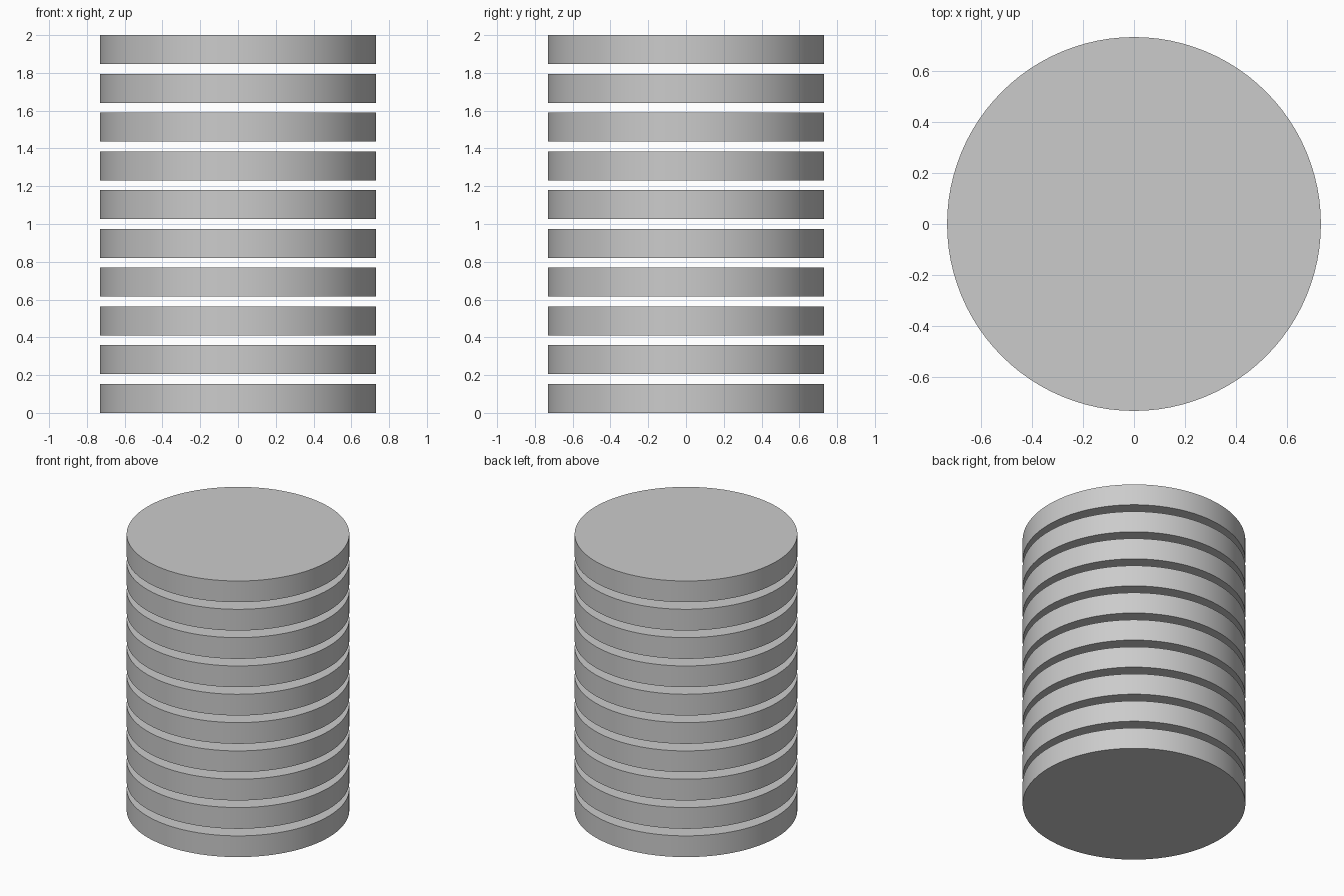
import bpy
import math

cube = bpy.data.objects.get("Cube")
if cube:
    bpy.data.objects.remove(cube, do_unlink=True)

COUNT = 10
RADIUS = 0.731
# Each gap is a third of a disc's thickness
THICKNESS = 2 * 3 / (4 * COUNT - 1)
PITCH = THICKNESS * 4 / 3

# Single grey finish
grey = bpy.data.materials.new("light grey")
grey.use_nodes = True
colour = (0.6, 0.6, 0.6, 1)
grey.diffuse_color = colour
grey.node_tree.nodes["Principled BSDF"].inputs["Base Color"].default_value = colour

# Evenly spaced stack of separate discs
for i in range(COUNT):
    bpy.ops.mesh.primitive_cylinder_add(
        vertices=96, radius=RADIUS, depth=THICKNESS,
        location=(0, 0, THICKNESS / 2 + i * PITCH))
    disc = bpy.context.object
    disc.name = f"disc_{i + 1}"
    disc.data.materials.append(grey)
    bpy.ops.object.shade_smooth_by_angle(angle=math.radians(30))
